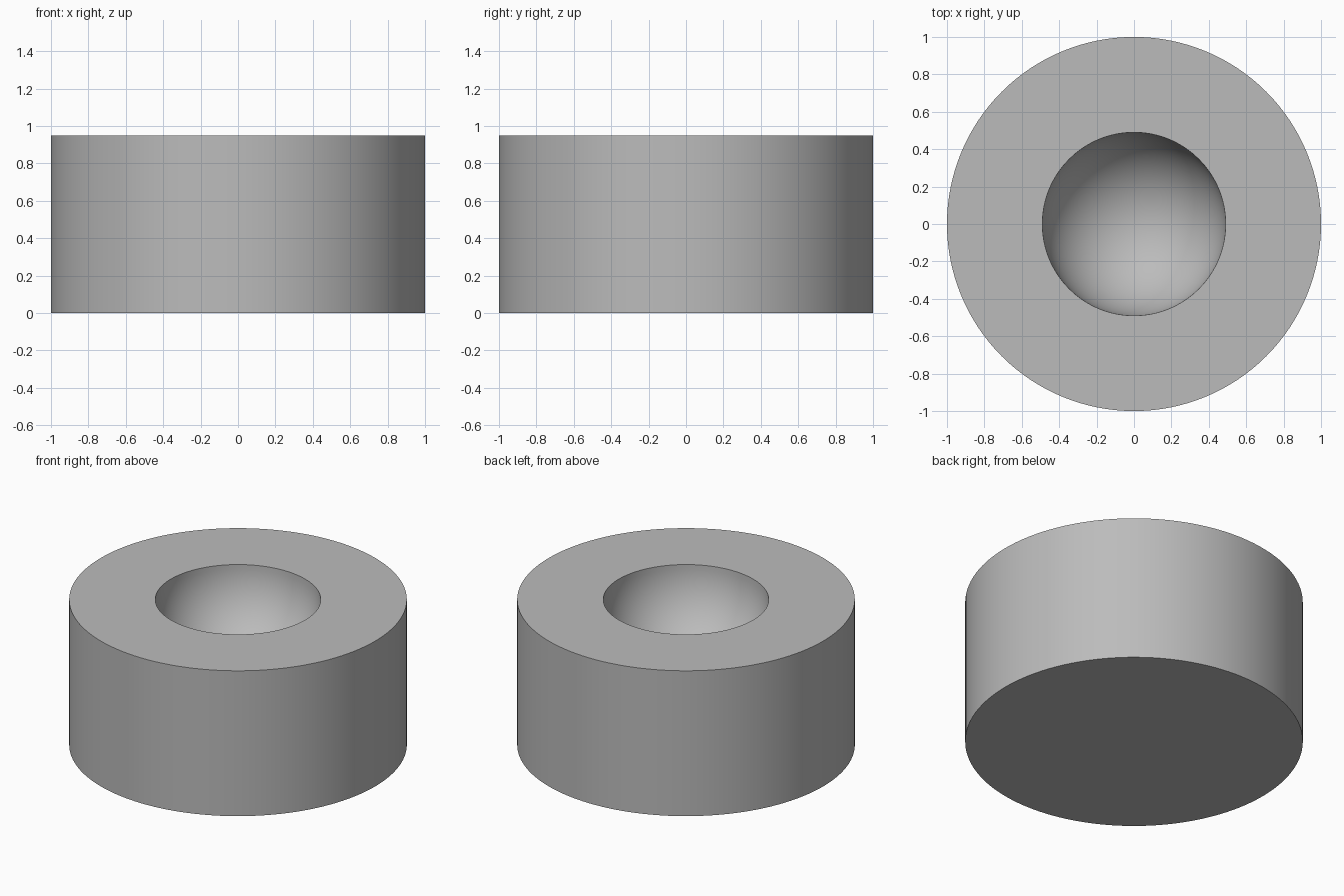
import bpy
import bmesh
import math

cube = bpy.data.objects.get("Cube")
if cube:
    bpy.data.objects.remove(cube, do_unlink=True)

RADIUS, HEIGHT, BOWL = 1.0, 0.95, 0.49
SEGMENTS, RINGS = 128, 24

# Plain grey material
grey = bpy.data.materials.new("plain_grey")
grey.use_nodes = True
colour = (0.5, 0.5, 0.5, 1.0)
grey.diffuse_color = colour
grey.node_tree.nodes["Principled BSDF"].inputs["Base Color"].default_value = colour

# Half section: base centre, outer wall, flat rim, then hemispherical bowl
profile = [(0, 0), (RADIUS, 0), (RADIUS, HEIGHT)]
for i in range(RINGS + 1):
    a = math.pi / 2 * i / RINGS
    profile.append((BOWL * math.cos(a), HEIGHT - BOWL * math.sin(a)))

# Spin the section into a solid round block
bm = bmesh.new()
verts = [bm.verts.new((r, 0, z)) for r, z in profile]
edges = [bm.edges.new(pair) for pair in zip(verts, verts[1:])]
bmesh.ops.spin(bm, geom=verts + edges, cent=(0, 0, 0), axis=(0, 0, 1),
               angle=2 * math.pi, steps=SEGMENTS, use_merge=True)
bmesh.ops.remove_doubles(bm, verts=bm.verts, dist=0.0001)
bmesh.ops.recalc_face_normals(bm, faces=bm.faces)
mesh = bpy.data.meshes.new("round_block_with_bowl")
bm.to_mesh(mesh)
bm.free()
mesh.materials.append(grey)

block = bpy.data.objects.new("round_block_with_bowl", mesh)
bpy.context.collection.objects.link(block)
bpy.ops.object.select_all(action='DESELECT')
block.select_set(True)
bpy.context.view_layer.objects.active = block
bpy.ops.object.shade_smooth_by_angle(angle=math.radians(30))
